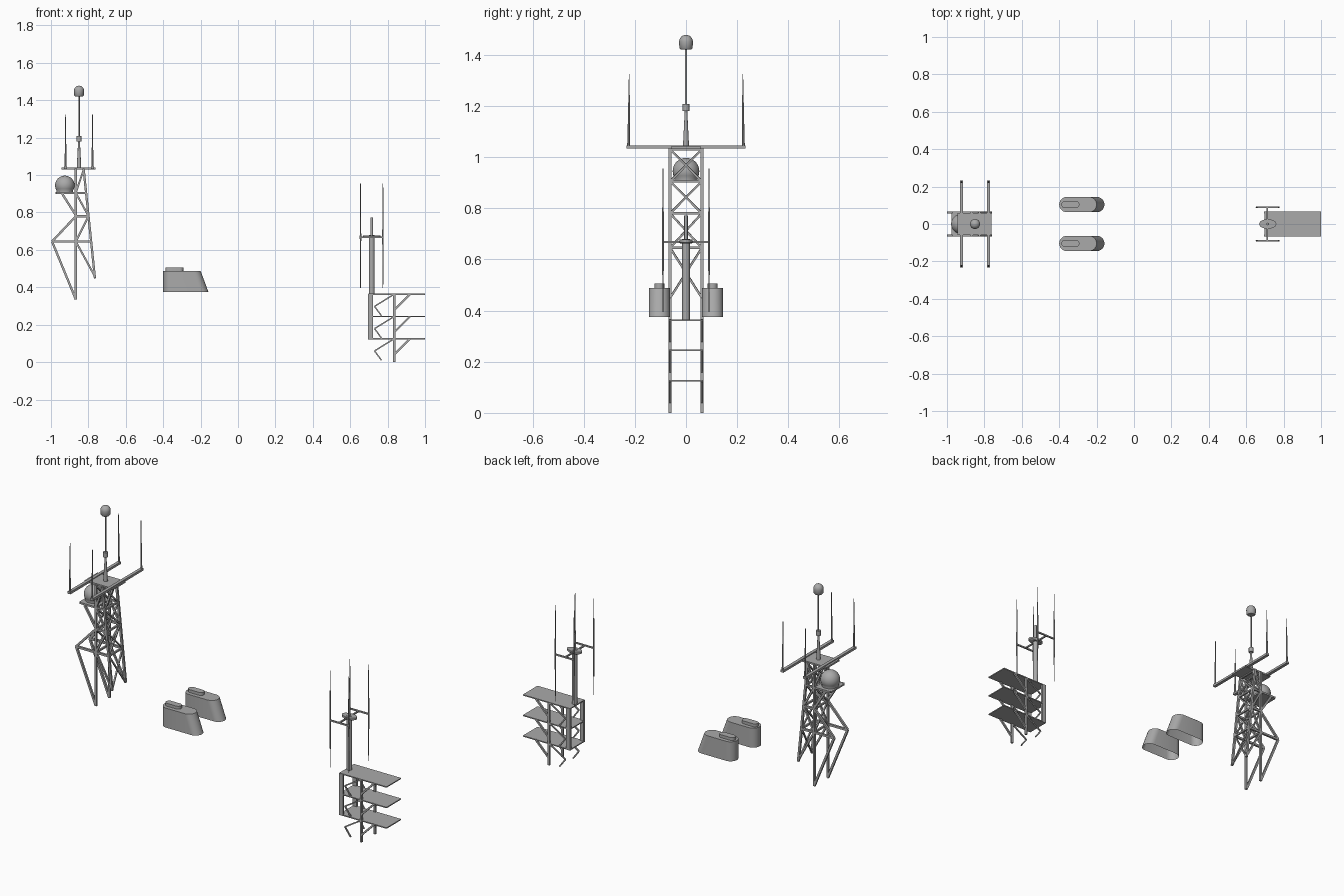
import bpy, bmesh, math
from mathutils import Vector, Matrix

if "Cube" in bpy.data.objects:
    bpy.data.objects.remove(bpy.data.objects["Cube"])

grey = bpy.data.materials.new("warm_grey_paint")
grey.diffuse_color = (0.4, 0.4, 0.4, 1)
grey.use_nodes = True
grey.node_tree.nodes["Principled BSDF"].inputs["Base Color"].default_value = grey.diffuse_color


def finish(name, bm, smooth=False):
    me = bpy.data.meshes.new(name)
    bm.to_mesh(me)
    bm.free()
    me.materials.append(grey)
    ob = bpy.data.objects.new(name, me)
    bpy.context.collection.objects.link(ob)
    if smooth:
        bpy.ops.object.select_all(action='DESELECT')
        ob.select_set(True)
        bpy.context.view_layer.objects.active = ob
        bpy.ops.object.shade_smooth_by_angle(angle=math.radians(40))
    return ob


def strut(bm, a, b, r=0.006, r2=None, n=4):
    """Bar between two points; four sides gives a square section."""
    a, b = Vector(a), Vector(b)
    d = b - a
    rot = d.to_track_quat('Z', 'Y').to_matrix().to_4x4()
    k = math.sqrt(2) if n == 4 else 1
    m = Matrix.Translation((a + b) / 2) @ rot @ Matrix.Rotation(math.pi / n, 4, 'Z')
    bmesh.ops.create_cone(bm, cap_ends=True, segments=n, radius1=r * k,
                          radius2=(r if r2 is None else r2) * k, depth=d.length, matrix=m)


def box(bm, x0, x1, y0, y1, z0, z1):
    m = Matrix.Translation(((x0 + x1) / 2, (y0 + y1) / 2, (z0 + z1) / 2))
    bmesh.ops.create_cube(bm, size=1, matrix=m @ Matrix.Diagonal((x1 - x0, y1 - y0, z1 - z0, 1)))


def lathe(name, profile, x, y, n=24, sx=1, sy=1):
    """Turned part from (radius, height) points."""
    bm = bmesh.new()
    rings = [[bm.verts.new((x + sx * r * math.cos(2 * math.pi * i / n),
                            y + sy * r * math.sin(2 * math.pi * i / n), z))
              for i in range(n)] for r, z in profile]
    for p, q in zip(rings, rings[1:]):
        for i in range(n):
            j = (i + 1) % n
            bm.faces.new((p[i], p[j], q[j], q[i]))
    bm.faces.new(rings[0][::-1])
    bm.faces.new(rings[-1])
    return finish(name, bm, True)


# --- Lattice tower: upright leg A, sloping leg B ---
def leg_a(z, y):
    return (-0.867, y, z)


def leg_b(z, y):
    return (-0.765 - 0.06 * (z - 0.45) / 0.58, y, z)


W = 0.062
levels = [0.645, 0.78, 0.905, 1.03]
bm = bmesh.new()
for y in (-W, W):
    strut(bm, leg_a(0.335, y), leg_a(1.035, y))
    strut(bm, leg_b(0.45, y), leg_b(1.035, y))
    outer = (-0.994, y, 0.645)
    strut(bm, outer, leg_b(0.645, y))
    strut(bm, outer, leg_a(0.335, y))
    strut(bm, outer, leg_a(0.78, y))
    strut(bm, (-0.94, y, 0.9), leg_a(0.785, y))
    strut(bm, (-0.97, y, 0.905), leg_b(0.905, y), 0.005)
    strut(bm, leg_a(0.78, y), leg_b(0.78, y))
    for za, zb in ((0.645, 0.46), (0.645, 0.78), (0.905, 0.78), (0.905, 1.03)):
        strut(bm, leg_a(za, y), leg_b(zb, y), 0.005)
for z in levels:
    for leg in (leg_a, leg_b):
        strut(bm, leg(z, -W), leg(z, W), 0.005)
for z0, z1 in zip([0.45] + levels, levels):
    for s in (-W, W):
        strut(bm, leg_b(z0, -s), leg_b(z1, s), 0.004)
        if z0 > 0.6:
            strut(bm, leg_a(z0, -s), leg_a(z1, s), 0.004)
finish("lattice_tower", bm)

# Platforms on the tower
bm = bmesh.new()
box(bm, -0.975, -0.862, -0.058, 0.058, 0.9, 0.909)
finish("radome_platform", bm)
bm = bmesh.new()
box(bm, -0.943, -0.762, -0.058, 0.058, 1.031, 1.041)
finish("top_platform", bm)

# Radome ball on its base
arc = [(0.052 * math.cos(math.radians(t)), 0.945 + 0.052 * math.sin(math.radians(t)))
       for t in range(-30, 90, 10)]
lathe("radome", [(0.045, 0.908)] + arc + [(0.001, 0.997)], -0.926, 0, 32)

# Yardarms and whip aerials
bm = bmesh.new()
whips = bmesh.new()
for x in (-0.922, -0.778):
    box(bm, x - 0.009, x + 0.009, -0.232, 0.232, 1.033, 1.046)
    for s in (-1, 1):
        strut(whips, (x, s * 0.225, 1.04), (x, s * 0.223, 1.17), 0.0055, 0.004, 8)
        strut(whips, (x, s * 0.223, 1.17), (x, s * 0.222, 1.325), 0.004, 0.0015, 8)
finish("yardarms", bm)
finish("tower_whips", whips, True)

# Pole mast with drum and domed head
lathe("pole_mast", [(0.012, 1.04), (0.005, 1.18), (0.013, 1.18), (0.013, 1.208),
                    (0.004, 1.208), (0.004, 1.425)], -0.85, 0, 16)
cap = [(0.027 * math.cos(math.radians(t)), 1.452 + 0.026 * math.sin(math.radians(t)))
       for t in range(0, 90, 15)]
lathe("pole_dome", [(0.02, 1.42), (0.026, 1.427)] + cap + [(0.001, 1.478)], -0.85, 0)


# --- Twin funnels: stadium plan, raked rear end, open underside ---
def stadium(bm, x0, x1, y, r, z, n=12):
    pts = []
    for cx, start in ((x1 - r, -90), (x0 + r, 90)):
        for i in range(n + 1):
            t = math.radians(start + 180 * i / n)
            pts.append(bm.verts.new((cx + r * math.cos(t), y + r * math.sin(t), z)))
    return pts


def loft(bm, lo, hi):
    for i in range(len(lo)):
        j = (i + 1) % len(lo)
        bm.faces.new((lo[i], lo[j], hi[j], hi[i]))
    bm.faces.new(hi)


for side, y in (("left", -0.104), ("right", 0.104)):
    bm = bmesh.new()
    loft(bm, stadium(bm, -0.4, -0.158, y, 0.041, 0.375), stadium(bm, -0.4, -0.2, y, 0.041, 0.488))
    loft(bm, stadium(bm, -0.388, -0.292, y, 0.019, 0.488), stadium(bm, -0.388, -0.292, y, 0.019, 0.505))
    finish(side + "_funnel", bm, True)

# --- Deck stand: three decks on legs with brackets ---
decks = bmesh.new()
bm = bmesh.new()
for z in (0.125, 0.244, 0.363):
    box(decks, 0.697, 1.0, -0.067, 0.067, z - 0.003, z + 0.003)
    for y in (-W, W):
        strut(bm, (0.835, y, z - 0.085), (0.92, y, z), 0.005)
        strut(bm, (0.835, y, z), (0.73, y, z - 0.065), 0.0035)
        strut(bm, (0.73, y, z - 0.065), (0.767, y, z - 0.115), 0.0035)
for y in (-W, W):
    box(bm, 0.829, 0.841, y - 0.006, y + 0.006, 0, 0.363)
    box(bm, 0.696, 0.721, y - 0.006, y + 0.006, 0.122, 0.363)
finish("decks", decks)
finish("deck_supports", bm)

# Stub mast with oval collar
lathe("stub_mast", [(0.015, 0.363), (0.015, 0.68), (0.007, 0.68), (0.007, 0.772)], 0.715, 0, 16)
lathe("mast_collar", [(0.04, 0.663), (0.046, 0.667), (0.046, 0.678)], 0.715, 0, 24, 1, 0.56)

# Cross arms and double-tapered dipoles
bm = bmesh.new()
whips = bmesh.new()
strut(bm, (0.712, -0.09, 0.668), (0.712, 0.09, 0.668), 0.004)
for y in (-0.09, 0.09):
    strut(bm, (0.655, y, 0.668), (0.775, y, 0.668), 0.004)
    for x in (0.655, 0.775):
        strut(whips, (x, y, 0.668), (x, y, 0.955), 0.0045, 0.0015, 8)
        strut(whips, (x, y, 0.668), (x, y, 0.395), 0.0045, 0.0015, 8)
finish("cross_arms", bm)
finish("dipole_whips", whips, True)
